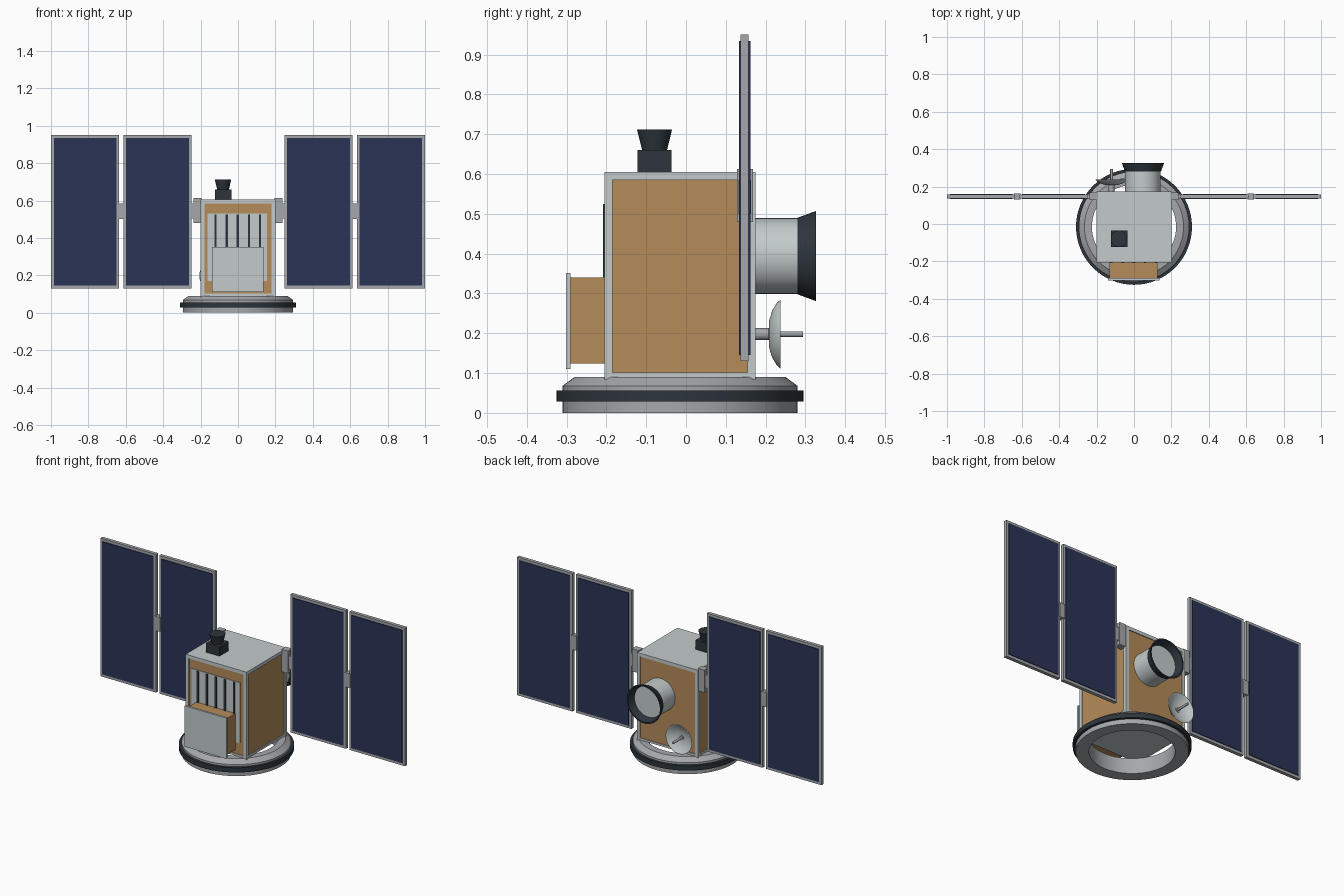
import bpy, bmesh, math
from mathutils import Matrix, Vector

if "Cube" in bpy.data.objects:
    bpy.data.objects.remove(bpy.data.objects["Cube"], do_unlink=True)


def material(name, rgb):
    m = bpy.data.materials.new(name)
    m.use_nodes = True
    m.diffuse_color = (*rgb, 1)
    bsdf = m.node_tree.nodes["Principled BSDF"]
    bsdf.inputs["Base Color"].default_value = (*rgb, 1)
    bsdf.inputs["Roughness"].default_value = 0.6
    return m


WHITE = material("pale_grey_paint", (0.55, 0.60, 0.60))
GOLD = material("gold_foil", (0.46, 0.26, 0.10))
BLUE = material("solar_blue", (0.024, 0.034, 0.093))
DARK = material("dark_slate", (0.026, 0.036, 0.045))
METAL = material("grey_metal", (0.38, 0.39, 0.41))


def finish(name, bm, mat, smooth=False):
    bmesh.ops.recalc_face_normals(bm, faces=bm.faces)
    mesh = bpy.data.meshes.new(name)
    bm.to_mesh(mesh)
    bm.free()
    mesh.materials.append(mat)
    ob = bpy.data.objects.new(name, mesh)
    bpy.context.collection.objects.link(ob)
    if smooth:
        bpy.ops.object.select_all(action='DESELECT')
        ob.select_set(True)
        bpy.context.view_layer.objects.active = ob
        bpy.ops.object.shade_smooth_by_angle(angle=math.radians(30))
    return ob


def add_box(bm, x, y, z):
    lo, hi = Vector((x[0], y[0], z[0])), Vector((x[1], y[1], z[1]))
    mat = Matrix.Translation((lo + hi) / 2) @ Matrix.Diagonal((*(hi - lo), 1))
    bmesh.ops.create_cube(bm, size=1, matrix=mat)


def box(name, x, y, z, mat):
    bm = bmesh.new()
    add_box(bm, x, y, z)
    return finish(name, bm, mat)


def lathe(name, profile, centre, mat, facing_back=False, closed=False, steps=48):
    """Revolve (radius, height) points around z, or around y when facing_back."""
    bm = bmesh.new()
    vs = [bm.verts.new((r, 0, h)) for r, h in profile]
    pairs = list(zip(vs, vs[1:])) + ([(vs[-1], vs[0])] if closed else [])
    edges = [bm.edges.new(p) for p in pairs]
    bmesh.ops.spin(bm, geom=vs + edges, axis=(0, 0, 1), cent=(0, 0, 0),
                   angle=math.tau, steps=steps)
    bmesh.ops.remove_doubles(bm, verts=bm.verts, dist=0.0001)
    turn = Matrix.Rotation(-math.pi / 2, 4, 'X') if facing_back else Matrix()
    bm.transform(Matrix.Translation(centre) @ turn)
    return finish(name, bm, mat, True)


# Docking ring
RING = (0, -0.015, 0)
lathe("base_ring", [(0.225, 0), (0.295, 0), (0.295, 0.068), (0.265, 0.09), (0.225, 0.09)],
      RING, METAL, closed=True, steps=64)
lathe("ring_band", [(0.29, 0.028), (0.31, 0.028), (0.31, 0.056), (0.29, 0.056)],
      RING, DARK, closed=True, steps=64)

# Body core and its frame
X, Y, Z = (-0.2, 0.2), (-0.205, 0.175), (0.09, 0.605)
W = 0.02
box("body_core", (-0.195, 0.195), (-0.2, 0.17), (0.095, 0.6), GOLD)
box("top_plate", X, Y, (0.59, 0.605), WHITE)
box("bottom_plate", (-0.195, 0.195), (-0.2, 0.17), (0.09, 0.1), WHITE)
bm = bmesh.new()
ends = lambda r: ((r[0], r[0] + W), (r[1] - W, r[1]))
for xr in ends(X):
    for yr in ends(Y):
        add_box(bm, xr, yr, (0.084, Z[1]))
for zr in ((0.09, 0.102), (0.585, 0.605)):
    for xr in ends(X):
        add_box(bm, xr, Y, zr)
    for yr in ends(Y):
        add_box(bm, X, yr, zr)
finish("body_frame", bm, WHITE)

# Radiator on the front
box("radiator_plate", (-0.163, 0.155), (-0.204, -0.195), (0.17, 0.53), WHITE)
bm = bmesh.new()
for i in range(5):
    x = -0.12 + i * 0.0595
    add_box(bm, (x - 0.006, x + 0.006), (-0.209, -0.2), (0.21, 0.525))
finish("radiator_slots", bm, DARK)

# Equipment box on the front
box("equipment_box", (-0.13, 0.125), (-0.29, -0.2), (0.124, 0.34), GOLD)
box("equipment_cover", (-0.14, 0.135), (-0.302, -0.29), (0.11, 0.352), WHITE)

# Star tracker on top
box("tracker_base", (-0.124, -0.036), (-0.122, -0.036), (0.6, 0.66), DARK)
lathe("tracker_hood", [(0, 0.655), (0.03, 0.655), (0.044, 0.712), (0, 0.712)],
      (-0.08, -0.079, 0), DARK, steps=32)

# Telescope on the back
SCOPE = (0.048, 0, 0.394)
lathe("telescope_tube", [(0, 0.165), (0.095, 0.165), (0.095, 0.284), (0, 0.284)],
      SCOPE, WHITE, True)
lathe("telescope_hood", [(0.09, 0.28), (0.096, 0.28), (0.113, 0.326), (0.105, 0.326)],
      SCOPE, DARK, True, closed=True)

# Dish antenna on the back
DISH = (-0.12, 0, 0.198)
lathe("dish_mount", [(0, 0.165), (0.015, 0.165), (0.015, 0.215), (0, 0.215)],
      DISH, METAL, True, steps=24)
lathe("dish", [(0, 0.207), (0.035, 0.209), (0.06, 0.217), (0.078, 0.228), (0.087, 0.238),
               (0.083, 0.238), (0.06, 0.223), (0.035, 0.214), (0, 0.211)],
      DISH, WHITE, True)
lathe("dish_feed", [(0, 0.205), (0.007, 0.205), (0.007, 0.294), (0, 0.294)],
      DISH, METAL, True, steps=16)

# Solar wings
PY = 0.1475
for side, s in (("left", 1), ("right", -1)):
    def span(a, b):
        return tuple(sorted((s * a, s * b)))
    for part, a, b in (("inner", 0.248, 0.613), ("outer", 0.635, 1.0)):
        box(f"{side}_{part}_panel_frame", span(a, b), (PY - 0.01, PY + 0.01), (0.13, 0.95), METAL)
        box(f"{side}_{part}_solar_cells", span(a + 0.015, b - 0.015),
            (PY - 0.014, PY + 0.014), (0.146, 0.934), BLUE)
    box(f"{side}_wing_bracket", span(0.195, 0.238), (0.128, 0.168), (0.48, 0.613), METAL)
    box(f"{side}_wing_arm", span(0.23, 0.252), (0.135, 0.16), (0.505, 0.583), METAL)
    box(f"{side}_panel_hinge", span(0.606, 0.642), (0.132, 0.163), (0.5, 0.585), METAL)
